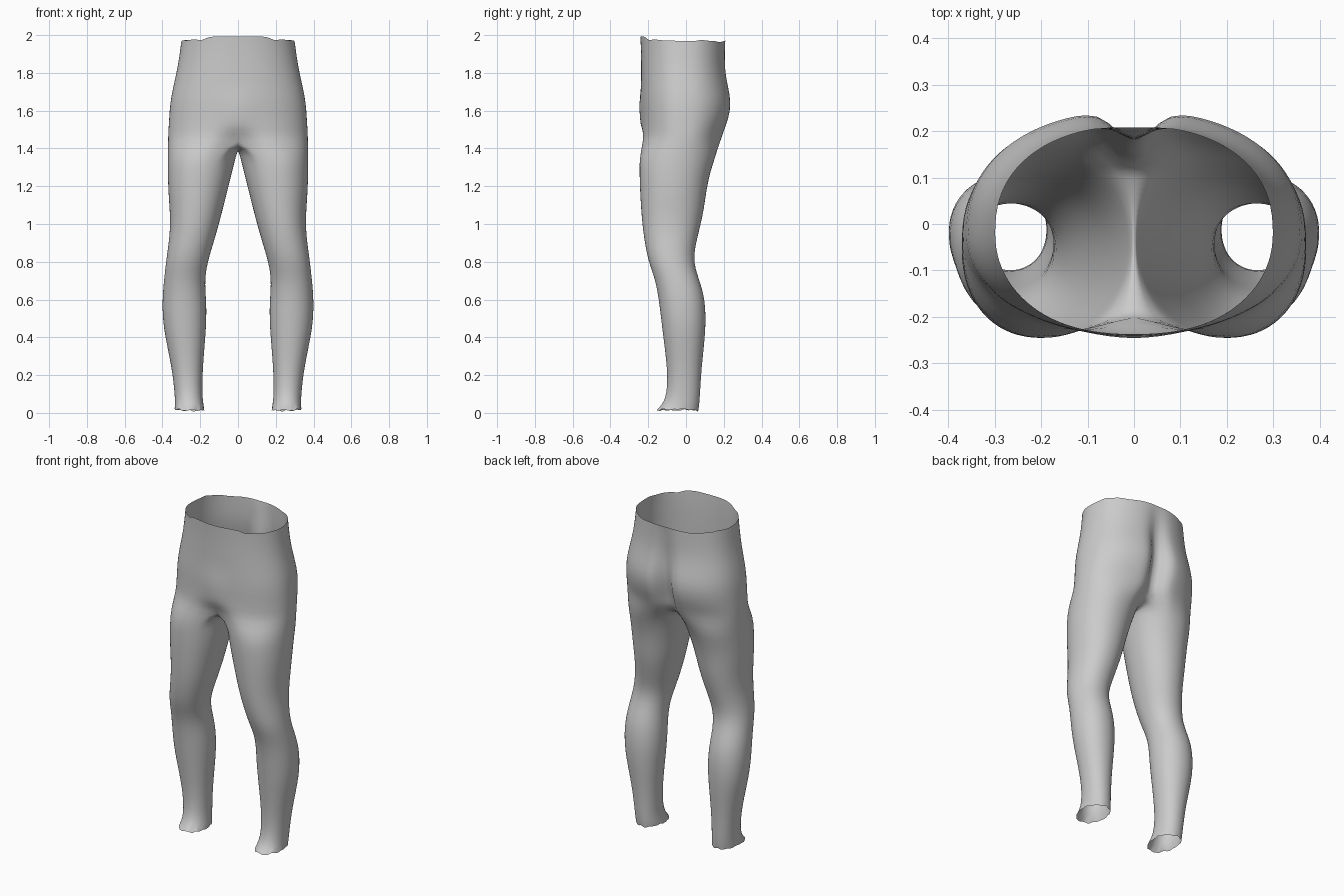
import bpy, bmesh, math, random
from math import sin, cos, pi, exp, copysign

cube = bpy.data.objects.get("Cube")
if cube:
    bpy.data.objects.remove(cube, do_unlink=True)
random.seed(4)

OUTER, INNER = 24, 14          # segments on the outer arc and on the inseam

cloth = bpy.data.materials.new("grey cloth")
cloth.use_nodes = True
cloth.diffuse_color = (0.6, 0.6, 0.6, 1)
cloth.node_tree.nodes["Principled BSDF"].inputs["Base Color"].default_value = (0.6, 0.6, 0.6, 1)

# Torso: height, half width, front, back, dip at front centre, dip at back centre
TORSO = [
    (1.98, .300, -.242, .212, .00, .005),
    (1.95, .303, -.240, .212, .00, .01),
    (1.88, .312, -.238, .212, .00, .02),
    (1.80, .326, -.238, .216, .00, .04),
    (1.72, .345, -.238, .234, .00, .07),
    (1.64, .360, -.240, .250, -.01, .10),
    (1.56, .365, -.236, .236, -.01, .11),
    (1.50, .369, -.238, .212, .00, .10),
    (1.45, .371, -.241, .194, .05, .08),
]
# Leg: height, inner side, outer side, front, back
LEG = [
    (1.36, .010, .372, -.246, .158),
    (1.28, .030, .372, -.247, .130),
    (1.18, .055, .370, -.244, .108),
    (1.08, .080, .362, -.238, .096),
    (0.98, .106, .358, -.230, .074),
    (0.88, .136, .370, -.215, .048),
    (0.80, .160, .381, -.198, .040),
    (0.72, .175, .390, -.168, .064),
    (0.64, .172, .398, -.150, .092),
    (0.55, .166, .401, -.138, .104),
    (0.45, .169, .394, -.126, .104),
    (0.34, .178, .372, -.112, .094),
    (0.24, .186, .352, -.101, .083),
    (0.15, .189, .340, -.098, .077),
    (0.08, .188, .334, -.108, .073),
    (0.04, .182, .334, -.130, .070),
    (0.015, .178, .336, -.155, .066),
]


def power(v, e):
    return copysign(abs(v) ** e, v)


def torso_ring(z, w, front, back, dip_f, dip_b):
    """Half ring from front centre round the hip to back centre."""
    pts, mid = [], -.02
    for i in range(OUTER + 1):
        a = -pi / 2 + pi * i / OUTER
        x = 0 if i in (0, OUTER) else w * power(cos(a), .92)
        if a < 0:
            y = mid + (mid - front) * power(sin(a), .95) + dip_f * exp(-(x / .08) ** 2)
        else:
            y = mid + (back - mid) * power(sin(a), .85) - dip_b * exp(-(x / .04) ** 2)
        pts.append((x, y, z))
    return pts


def leg_ring(z, xi, xo, front, back):
    """Full ring: outer arc first, then the inseam from back to front."""
    angles = [math.radians(-120 + 240 * i / OUTER) for i in range(OUTER + 1)]
    angles += [math.radians(120 + 120 * i / INNER) for i in range(1, INNER)]
    cx, cy = (xi + xo) / 2, (front + back) / 2
    return [(cx + (xo - xi) / 2 * power(cos(a), .95),
             cy + (back - front) / 2 * power(sin(a), .95), z) for a in angles]


bm = bmesh.new()


def add(points):
    return [bm.verts.new(p) for p in points]


def bridge(a, b, closed):
    n = len(a)
    for i in range(n if closed else n - 1):
        j = (i + 1) % n
        bm.faces.new((a[i], b[i], b[j], a[j]))


# Hips and seat, with an uneven waist edge that rises at the front
rings = []
for row in TORSO:
    pts = torso_ring(*row)
    if not rings:
        pts = [(x, y, 1.972 + random.uniform(-.006, .006)
                + (.024 if y < -.2 else -.006 * (y > .1))) for x, y, z in pts]
    rings.append(add(pts))
for a, b in zip(rings, rings[1:]):
    bridge(a, b, False)

# Crotch seam closes the lowest hip ring into a leg opening
hip = rings[-1]
y0, y1 = hip[-1].co.y, hip[0].co.y
seam = []
for i in range(1, INNER):
    t = i / INNER
    seam.append((0, y0 + (y1 - y0) * t, 1.45 - .055 * sin(pi * t)))
previous = hip + add(seam)

# Leg, with an uneven hem
for k, row in enumerate(LEG):
    pts = leg_ring(*row)
    if k == len(LEG) - 1:
        pts = [(x, y, z + random.uniform(-.009, .009)) for x, y, z in pts]
    ring = add(pts)
    bridge(previous, ring, True)
    previous = ring

bmesh.ops.recalc_face_normals(bm, faces=bm.faces)
# Outward normals on the open shell
bm.faces.ensure_lookup_table()
side = max(bm.faces, key=lambda f: f.calc_center_median().x)
if side.normal.x < 0:
    bmesh.ops.reverse_faces(bm, faces=bm.faces)
mesh = bpy.data.meshes.new("leggings")
bm.to_mesh(mesh)
bm.free()
mesh.materials.append(cloth)

leggings = bpy.data.objects.new("leggings", mesh)
bpy.context.collection.objects.link(leggings)
mirror = leggings.modifiers.new("mirror", 'MIRROR')
mirror.use_clip = True
mirror.merge_threshold = .002
smooth = leggings.modifiers.new("smooth", 'SUBSURF')
smooth.levels = smooth.render_levels = 1
for p in mesh.polygons:
    p.use_smooth = True
